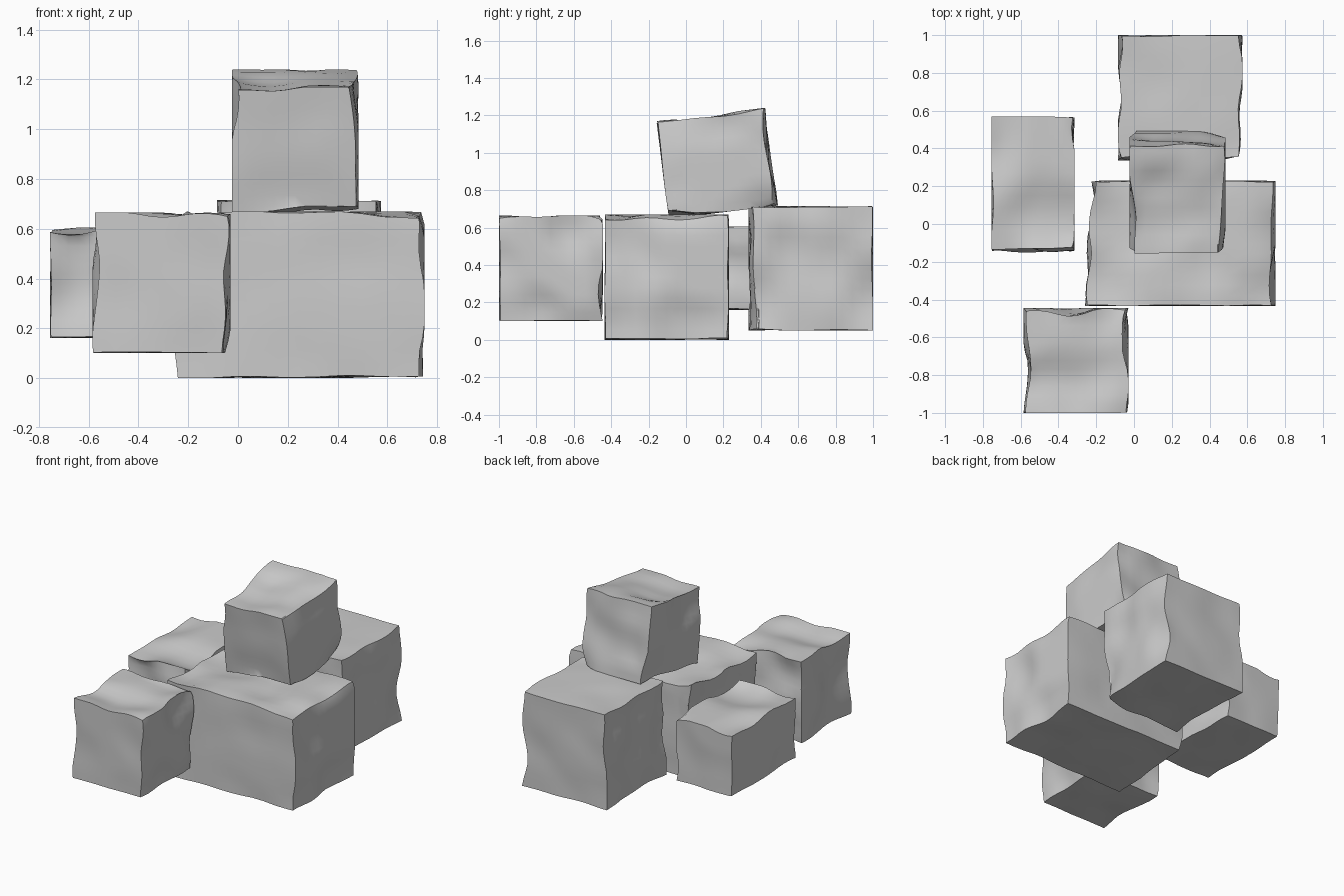
import bpy, bmesh, math
from mathutils import Vector, noise

if "Cube" in bpy.data.objects:
    bpy.data.objects.remove(bpy.data.objects["Cube"])


def stone(name, lo, hi, seed, flat=(), tilt=0.0, depth=0.05, inset=0.012):
    """Rough-cut block filling lo..hi; listed sides stay flat, the others are dented."""
    lo, hi = Vector(lo), Vector(hi)
    centre, half = (lo + hi) / 2, (hi - lo) / 2
    bm = bmesh.new()
    bmesh.ops.create_cube(bm, size=2)
    bmesh.ops.subdivide_edges(bm, edges=bm.edges[:], cuts=11, use_grid_fill=True)
    for v in bm.verts:
        unit = v.co.copy()
        p = Vector(u * h for u, h in zip(unit, half))
        q = p.copy()
        for i, axis in enumerate("xyz"):
            if abs(unit[i]) > 0.999:
                sign = 1 if unit[i] > 0 else -1
                soft = 0.25 if ("+" if sign > 0 else "-") + axis in flat else 1.0
                shift = Vector((seed * 7.3, i * 5.1 + sign * 2.7, seed * 3.9))
                dent = inset + noise.noise(p * 4.0 + shift) * depth
                q[i] -= sign * soft * max(0.0, dent)
        v.co = q
    bmesh.ops.recalc_face_normals(bm, faces=bm.faces[:])
    mesh = bpy.data.meshes.new(name)
    bm.to_mesh(mesh)
    bm.free()
    ob = bpy.data.objects.new(name, mesh)
    ob.location = centre
    ob.rotation_euler.x = tilt
    bpy.context.collection.objects.link(ob)
    bpy.ops.object.select_all(action="DESELECT")
    ob.select_set(True)
    bpy.context.view_layer.objects.active = ob
    bpy.ops.object.shade_smooth_by_angle(angle=math.radians(35))
    return ob


# Four blocks lying around each other
centre_block = stone("central_block", (-0.26, -0.435, 0), (0.75, 0.23, 0.67), 1, ("-y", "+y", "-z"))
stone("front_block", (-0.585, -1, 0.10), (-0.03, -0.445, 0.665), 2, ("-y", "-z"))
stone("left_block", (-0.755, -0.15, 0.16), (-0.315, 0.57, 0.605), 3, ("-x", "+y", "-z"))
stone("back_block", (-0.085, 0.335, 0.05), (0.575, 1, 0.715), 4, ("+y", "-z", "+z"))

# The central block's left end tapers in towards the back and top
for v in centre_block.data.vertices:
    if v.co.x < -0.44:
        v.co.x += 0.035 * max(0.0, min(1.0, v.co.y / 0.33 + 0.3))

# Tilted block resting on top
stone("top_block", (-0.025, -0.128, 0.680), (0.485, 0.462, 1.207), 5,
      ("-y",), math.radians(7))
